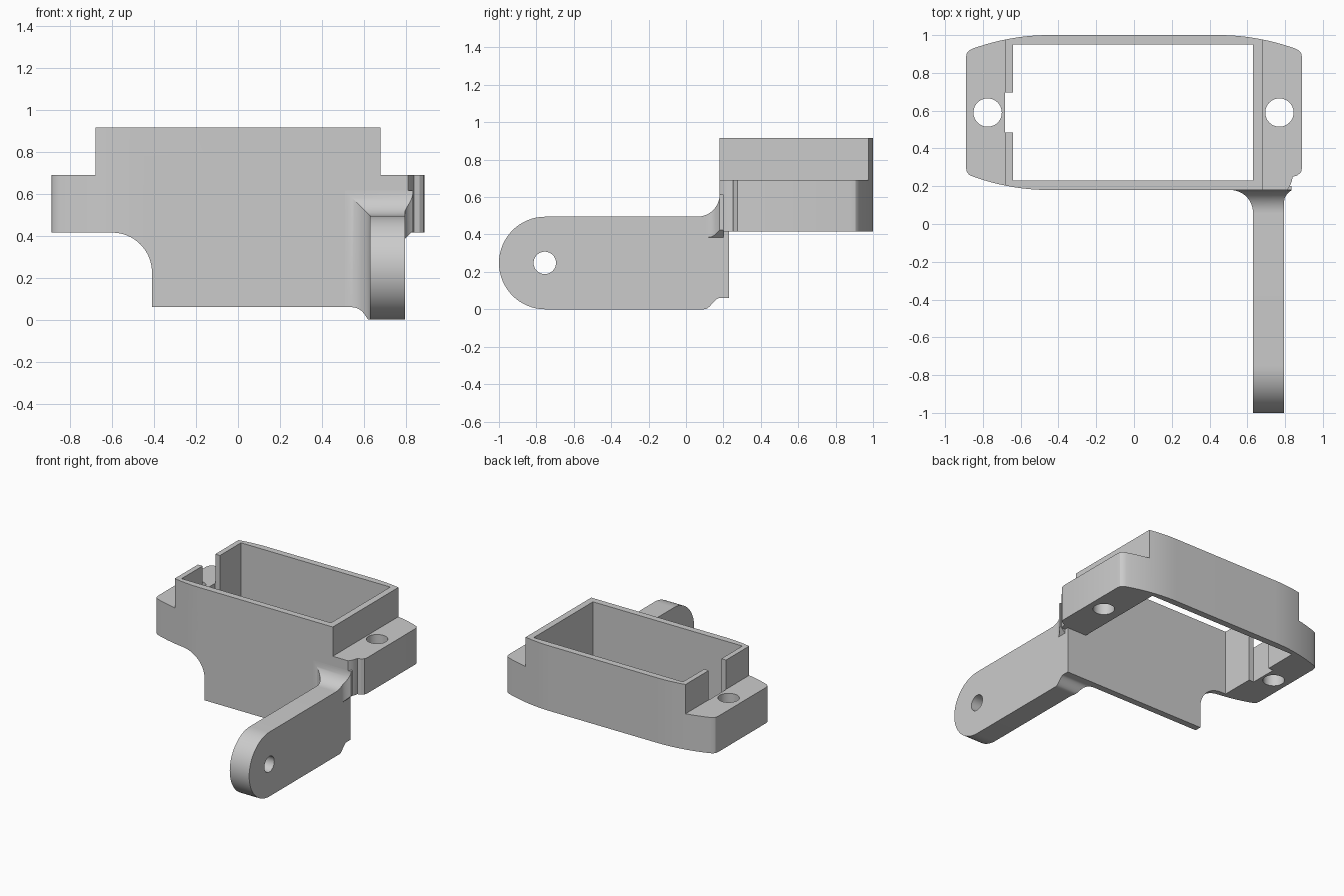
import bpy, bmesh, math
from mathutils import Vector

cube = bpy.data.objects.get("Cube")
if cube:
    bpy.data.objects.remove(cube, do_unlink=True)

grey = bpy.data.materials.new("plain_grey")
grey.use_nodes = True
grey.diffuse_color = (0.6, 0.6, 0.6, 1)
grey.node_tree.nodes["Principled BSDF"].inputs["Base Color"].default_value = (0.6, 0.6, 0.6, 1)


def loft(name, rings):
    """Closed solid through a list of equally long point rings."""
    bm = bmesh.new()
    loops = [[bm.verts.new(p) for p in ring] for ring in rings]
    for a, b in zip(loops, loops[1:]):
        for i in range(len(a)):
            j = (i + 1) % len(a)
            bm.faces.new((a[i], a[j], b[j], b[i]))
    bm.faces.new(loops[0])
    bm.faces.new(loops[-1])
    bmesh.ops.recalc_face_normals(bm, faces=bm.faces)
    mesh = bpy.data.meshes.new(name)
    bm.to_mesh(mesh)
    bm.free()
    mesh.materials.append(grey)
    obj = bpy.data.objects.new(name, mesh)
    bpy.context.collection.objects.link(obj)
    return obj


def prism(name, points, axis, low, high):
    """Extrude a 2D profile along x, y or z."""
    def place(p, d):
        v = list(p)
        v.insert("xyz".index(axis), d)
        return Vector(v)
    return loft(name, [[place(p, d) for p in points] for d in (low, high)])


def box(name, x, y, z):
    return prism(name, [(x[0], y[0]), (x[1], y[0]), (x[1], y[1]), (x[0], y[1])], "z", *z)


def arc(cx, cy, r, start, end, n=16):
    angles = [math.radians(start + (end - start) * i / n) for i in range(n + 1)]
    return [(cx + r * math.cos(a), cy + r * math.sin(a)) for a in angles]


def circle(cx, cy, r):
    return arc(cx, cy, r, 0, 352.5, 47)


def combine(target, tool, operation):
    mod = target.modifiers.new("cut", "BOOLEAN")
    mod.operation, mod.solver, mod.object = operation, "EXACT", tool
    bpy.context.view_layer.objects.active = target
    bpy.ops.object.modifier_apply(modifier=mod.name)
    bpy.data.objects.remove(tool, do_unlink=True)


# Body: bowed plan outline limited by the stepped front silhouette
MID = 0.59
bow = [(0.45 + 0.4 * t / 12, 1 - 0.07 * (t / 12) ** 2) for t in range(13)]
corner = bow + [(0.872, 0.92), (0.885, 0.905), (0.89, 0.88)]
back_left = [(-x, y) for x, y in reversed(corner)]
front_left = [(-x, 2 * MID - y) for x, y in corner]
front_right = [(0.81, 0.18), (0.825, 0.20), (0.835, 0.225), (0.84, 0.25),
               (0.865, 0.257), (0.885, 0.275), (0.89, 0.3)]
outline = list(reversed(corner)) + list(reversed(back_left))
outline = corner[::-1] + [(-x, y) for x, y in corner] + front_left[::-1] + front_right
body = prism("housing", outline, "z", 0.03, 0.95)

silhouette = [(-0.68, 0.915), (-0.68, 0.69), (-0.95, 0.69), (-0.95, 0.415)]
silhouette += arc(-0.6, 0.225, 0.19, 90, 0)
silhouette += [(-0.41, 0.06), (0.795, 0.06), (0.795, 0.415), (0.95, 0.415),
               (0.95, 0.69), (0.68, 0.69), (0.68, 0.915)]
combine(body, prism("silhouette", silhouette, "y", 0, 1.2), "INTERSECT")

# Opening, space behind the front apron, cable slot and screw holes
combine(body, box("opening", (-0.64, 0.63), (0.23, 0.95), (-0.1, 1.1)), "DIFFERENCE")
combine(body, box("underside", (-1.1, 1.1), (0.23, 1.2), (-0.1, 0.415)), "DIFFERENCE")
combine(body, box("slot", (-0.682, -0.6), (0.485, 0.695), (-0.1, 1.1)), "DIFFERENCE")
for x in (-0.775, 0.77):
    combine(body, prism("screw_hole", circle(x, MID, 0.075), "z", -0.1, 1.1), "DIFFERENCE")

# Arm with rounded end and pivot hole
LEFT, RIGHT, TOP, START, R = 0.63, 0.795, 0.495, 0.06, 0.12
arm_profile = arc(-0.7525, TOP / 2, TOP / 2, 90, 270, 32) + [(START, 0), (START, TOP)]
arm = prism("arm", arm_profile, "x", LEFT, RIGHT)
combine(arm, prism("pivot_hole", circle(-0.755, 0.248, 0.06), "x", 0, 1.2), "DIFFERENCE")

# Root of the arm flares into the housing
rings = []
for i in range(17):
    t = math.sin(math.pi / 2 * i / 16)
    y = START + R * t
    flare = R - R * math.sqrt(max(0, 1 - t * t))
    side = 0.04 * max(0, (y - 0.12) / 0.06) ** 2
    s = min(1, max(0, (y - 0.1) / 0.08))
    bottom = 0.06 * s * s * (3 - 2 * s)
    rings.append([(LEFT - flare, y, bottom), (RIGHT, y, bottom), (RIGHT, y, 0.385),
                  (RIGHT + side, y, 0.385 + side), (RIGHT + side, y, TOP + flare),
                  (LEFT - flare, y, TOP + flare)])
rings.append([(x, 0.2, z) for x, y, z in rings[-1]])
root = loft("arm_root", rings)

for obj in (body, arm, root):
    bpy.ops.object.select_all(action="DESELECT")
    obj.select_set(True)
    bpy.context.view_layer.objects.active = obj
    bpy.ops.object.shade_smooth_by_angle(angle=math.radians(25))
